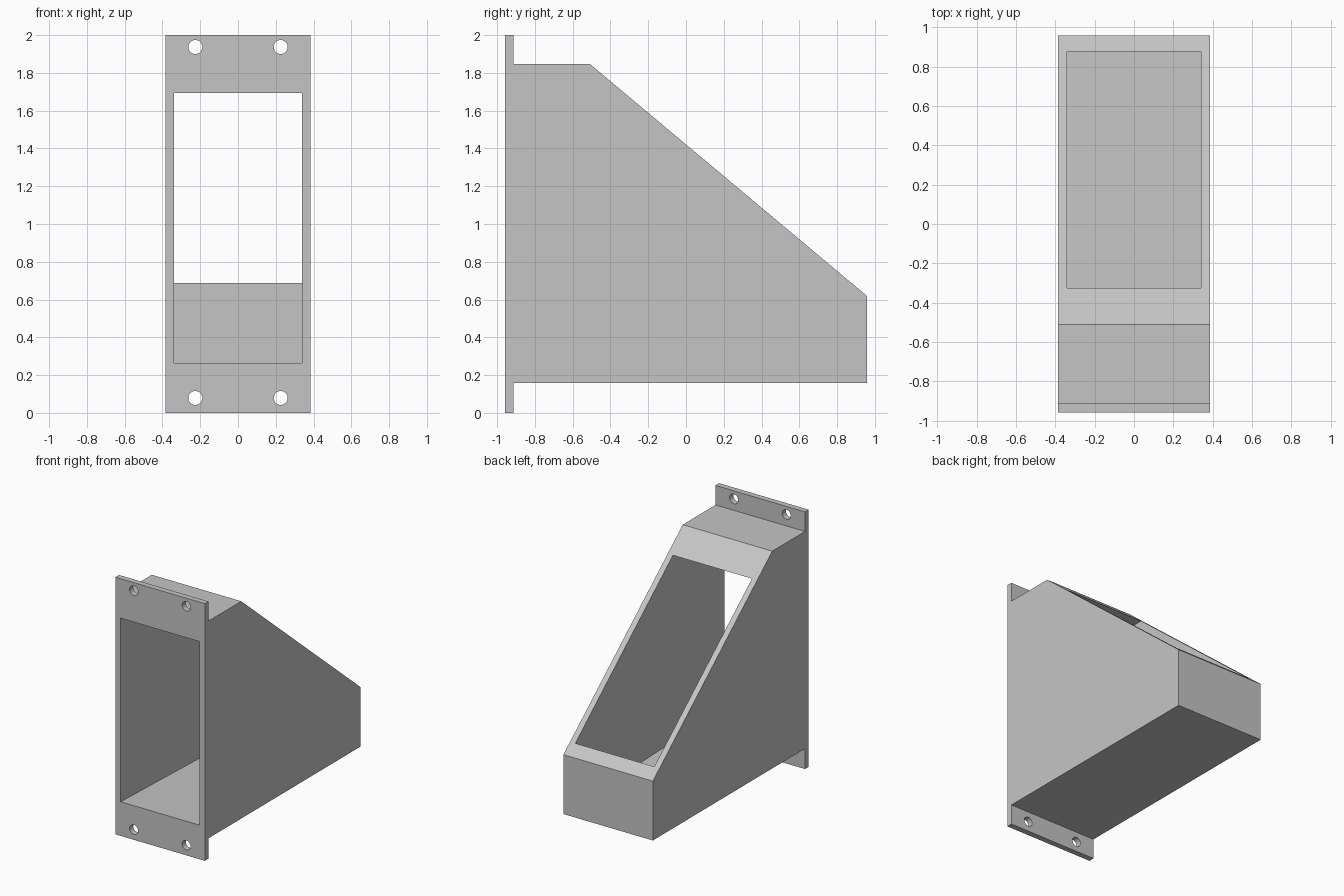
import bpy
import bmesh
from mathutils import Matrix

cube = bpy.data.objects.get("Cube")
if cube:
    bpy.data.objects.remove(cube, do_unlink=True)

grey = bpy.data.materials.new("plain grey")
grey.use_nodes = True
colour = (0.56, 0.56, 0.56, 1)
grey.diffuse_color = colour
grey.node_tree.nodes["Principled BSDF"].inputs["Base Color"].default_value = colour


def make_object(name, bm):
    bmesh.ops.recalc_face_normals(bm, faces=bm.faces)
    mesh = bpy.data.meshes.new(name)
    bm.to_mesh(mesh)
    bm.free()
    mesh.materials.append(grey)
    obj = bpy.data.objects.new(name, mesh)
    bpy.context.collection.objects.link(obj)
    return obj


def side_prism(name, profile, half_width):
    """Extrude a (y, z) side profile across the width."""
    bm = bmesh.new()
    face = bm.faces.new([bm.verts.new((-half_width, y, z)) for y, z in profile])
    moved = bmesh.ops.extrude_face_region(bm, geom=[face])["geom"]
    verts = [v for v in moved if isinstance(v, bmesh.types.BMVert)]
    bmesh.ops.translate(bm, verts=verts, vec=(2 * half_width, 0, 0))
    return make_object(name, bm)


def cut(target, cutter):
    cutter.hide_render = True
    mod = target.modifiers.new("cut", "BOOLEAN")
    mod.operation = "DIFFERENCE"
    mod.solver = "EXACT"
    mod.object = cutter
    bpy.context.view_layer.objects.active = target
    bpy.ops.object.modifier_apply(modifier=mod.name)
    bpy.data.objects.remove(cutter, do_unlink=True)


# Sloped housing with its mounting flange, as one side outline
FRONT, FLANGE, BACK = -0.957, -0.912, 0.957
BOTTOM, TOP = 0.158, 1.848
housing = side_prism("sloped_housing", [
    (FRONT, 0), (FLANGE, 0), (FLANGE, BOTTOM), (BACK, BOTTOM),
    (BACK, 0.62), (-0.51, TOP), (FLANGE, TOP), (FLANGE, 2), (FRONT, 2),
], 0.385)

# Passage from the front opening to the sloped opening, floor falling backwards
passage = side_prism("passage_cutter", [
    (-1.1, 0.27), (0.875, 0.205), (0.875, 1.693), (-1.1, 1.693),
], 0.34)
cut(housing, passage)

# Four screw holes through the flange
bm = bmesh.new()
for x in (-0.226, 0.226):
    for z in (0.079, 1.937):
        place = Matrix.Translation((x, FRONT, z)) @ Matrix.Rotation(1.5707963, 4, "X")
        bmesh.ops.create_cone(bm, cap_ends=True, segments=32, radius1=0.037,
                              radius2=0.037, depth=0.3, matrix=place)
cut(housing, make_object("screw_hole_cutter", bm))

# Smooth hole walls, sharp housing edges
bpy.ops.object.select_all(action="DESELECT")
housing.select_set(True)
bpy.context.view_layer.objects.active = housing
bpy.ops.object.shade_smooth_by_angle(angle=0.5)
